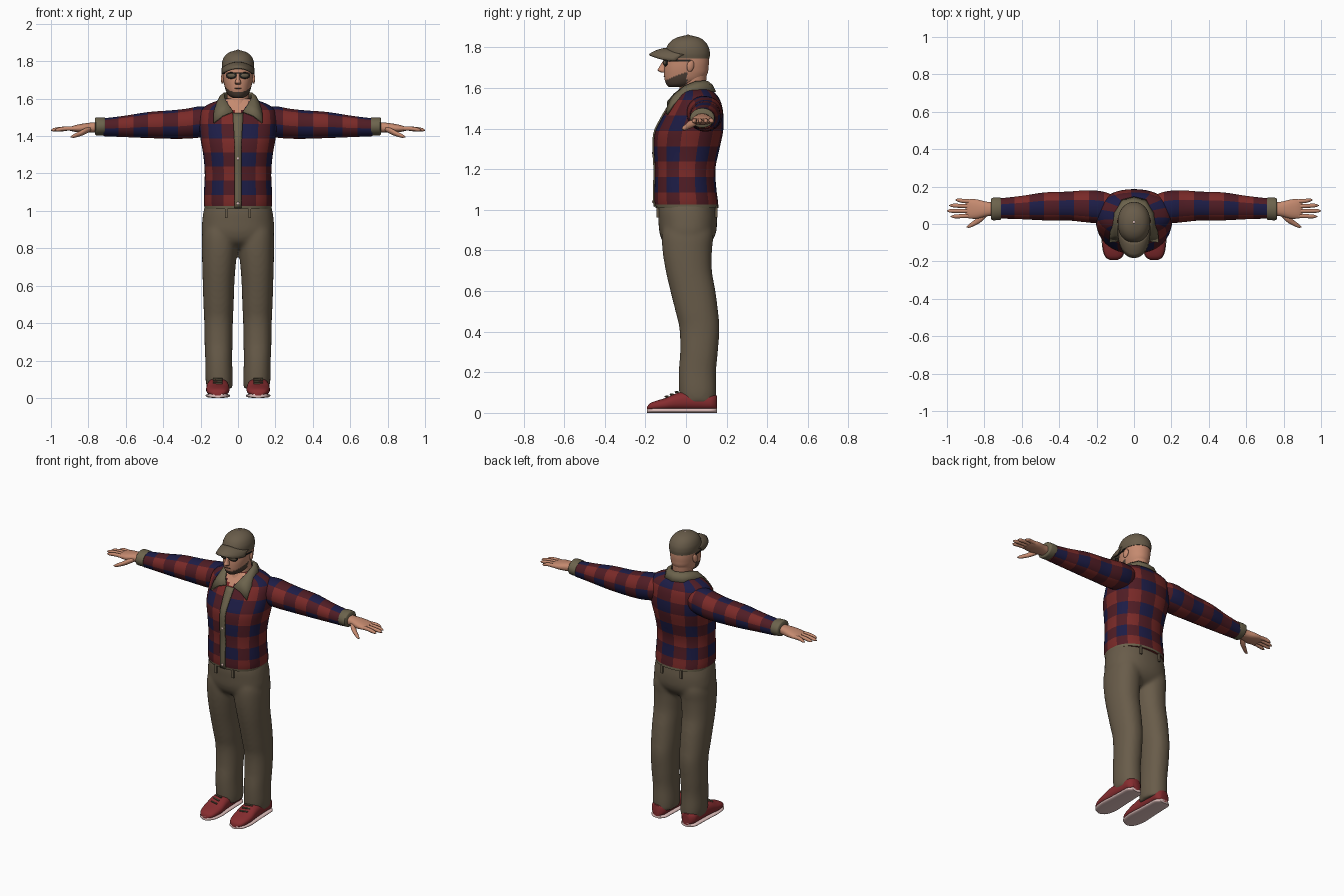
import bpy, bmesh, math
from mathutils import Matrix, Vector, Euler

if "Cube" in bpy.data.objects:
    bpy.data.objects.remove(bpy.data.objects["Cube"])


def material(name, r, g, b):
    m = bpy.data.materials.new(name)
    m.diffuse_color = (r, g, b, 1)
    m.use_nodes = True
    m.node_tree.nodes["Principled BSDF"].inputs["Base Color"].default_value = m.diffuse_color
    return m


RED = material("shirt red", .195, .023, .021)
WINE = material("shirt dark red", .080, .012, .018)
NAVY = material("shirt navy", .012, .012, .062)
KHAKI = material("khaki cloth", .140, .107, .068)
TRIM = material("olive trim", .150, .125, .073)
SKIN = material("skin", .560, .255, .160)
SHOE = material("shoe red", .240, .026, .029)
SOLE = material("pale sole", .760, .540, .520)
BEARD = material("beard brown", .080, .052, .037)
DARK = material("dark glasses", .018, .018, .016)


def finish(name, bm, mats, mirror=False, thick=0, angle=50):
    bmesh.ops.recalc_face_normals(bm, faces=bm.faces)
    me = bpy.data.meshes.new(name)
    bm.to_mesh(me)
    bm.free()
    for m in mats:
        me.materials.append(m)
    me.shade_smooth()
    me.set_sharp_from_angle(angle=math.radians(angle))
    ob = bpy.data.objects.new(name, me)
    bpy.context.collection.objects.link(ob)
    if mirror:
        ob.modifiers.new("mirror", 'MIRROR')
    if thick:
        s = ob.modifiers.new("thickness", 'SOLIDIFY')
        s.thickness, s.offset = thick, 0
    return ob


def sample(rows, t):
    """Smooth (Hermite) interpolation of a table whose first column is t."""
    k = 0
    while k < len(rows) - 2 and t > rows[k + 1][0]:
        k += 1

    def slope(i, c):
        a, b = rows[max(i - 1, 0)], rows[min(i + 1, len(rows) - 1)]
        return (b[c] - a[c]) / (b[0] - a[0])
    h = rows[k + 1][0] - rows[k][0]
    u = (t - rows[k][0]) / h
    return [(2*u**3 - 3*u*u + 1) * rows[k][c] + (u**3 - 2*u*u + u) * h * slope(k, c)
            + (3*u*u - 2*u**3) * rows[k + 1][c] + (u**3 - u*u) * h * slope(k + 1, c)
            for c in range(1, len(rows[0]))]


def loft(name, mats, rows, axis='z', n=24, steps=16, power=2.0, rule=None, mirror=False):
    """Skin superellipse rings; rows are (t, centre a, centre b, half a, half b)."""
    bm = bmesh.new()
    rings = []
    for j in range(steps + 1):
        t = rows[0][0] + (rows[-1][0] - rows[0][0]) * j / steps
        ca, cb, ha, hb = sample(rows, t)
        ring = []
        for i in range(n):
            w = 2 * math.pi * (i + .5) / n
            c, s = math.cos(w), math.sin(w)
            a = ca + max(ha, .002) * math.copysign(abs(c) ** (2 / power), c)
            b = cb + max(hb, .002) * math.copysign(abs(s) ** (2 / power), s)
            ring.append(bm.verts.new({'z': (a, b, t), 'x': (t, a, b), 'y': (a, t, b)}[axis]))
        rings.append(ring)
    for j in range(steps):
        for i in range(n):
            k = (i + 1) % n
            f = bm.faces.new((rings[j][i], rings[j][k], rings[j + 1][k], rings[j + 1][i]))
            if rule:
                f.material_index = rule(i, j, f.calc_center_median())
    bm.faces.new(rings[0])
    bm.faces.new(rings[-1])
    return finish(name, bm, mats, mirror)


def body(rows):
    """(z, half width, front y, back y) -> loft rows centred on x = 0."""
    return [(z, 0, (f + b) / 2, w, (b - f) / 2) for z, w, f, b in rows]


def strip(name, mat, lines, thick, mirror=False):
    bm = bmesh.new()
    vs = [[bm.verts.new(p) for p in line] for line in lines]
    for a, b in zip(vs, vs[1:]):
        for i in range(len(a) - 1):
            bm.faces.new((a[i], a[i + 1], b[i + 1], b[i]))
    return finish(name, bm, [mat], mirror, thick)


def solid(name, mat, loc, size, rot=(0, 0, 0), mirror=False, ball=False):
    bm = bmesh.new()
    mtx = Matrix.LocRotScale(Vector(loc), Euler(rot), Vector(size))
    if ball:
        bmesh.ops.create_uvsphere(bm, u_segments=16, v_segments=10, radius=.5, matrix=mtx)
    else:
        bmesh.ops.create_cube(bm, size=1, matrix=mtx)
    return finish(name, bm, [mat], mirror)


def check(i, j):
    return (0, 1, 2)[i % 2 + j % 2]


# Shirt body with checks, hem band and open neck
SHIRT = [RED, WINE, NAVY, TRIM, SKIN]
torso = body([(1.01, .178, -.150, .160), (1.04, .183, -.155, .158), (1.10, .182, -.155, .150),
              (1.20, .178, -.153, .145), (1.30, .186, -.158, .165), (1.38, .200, -.153, .182),
              (1.44, .206, -.125, .186), (1.50, .206, -.090, .180), (1.54, .196, -.062, .168),
              (1.57, .160, -.040, .148), (1.60, .080, -.025, .115)])


def shirt_rule(i, j, c):
    if c.z < 1.028:
        return 3
    if c.y < .05 and c.z > 1.52 and abs(c.x) < (c.z - 1.51) * .9:
        return 4
    return check((i + 2) // 4, j // 5)


loft("shirt_body", SHIRT, torso, n=56, steps=39, power=2.25, rule=shirt_rule)

# Sleeves, cuffs
sleeve = [(.08, .080, 1.485, .060, .055), (.15, .086, 1.480, .084, .078), (.21, .092, 1.475, .088, .084),
          (.27, .095, 1.467, .085, .081), (.35, .096, 1.462, .078, .077), (.48, .094, 1.459, .075, .070),
          (.60, .088, 1.452, .063, .058), (.72, .083, 1.447, .054, .048)]
loft("sleeve", SHIRT, sleeve, 'x', 24, 32, 2.1, lambda i, j, c: check(i // 4, j // 4), True)
loft("cuff", [TRIM], [(.710, .082, 1.452, .056, .046), (.715, .082, 1.452, .060, .048),
                      (.760, .080, 1.452, .060, .048), (.765, .080, 1.452, .052, .042)],
     'x', 24, 11, mirror=True)

# Front placket, buttons
front = []
for k in range(21):
    z = 1.015 + .505 * k / 20
    _, cy, _, hy = sample(torso, z)
    w = .018 + max(0, z - 1.35) * .06
    front.append([(x, cy - hy - .003, z) for x in (-w, 0, w)])
strip("placket", TRIM, front, .009)
for z in (1.04, 1.28):
    solid("button", SOLE, (0, -.162, z), (.016, .01, .016), ball=True)

# Collar: upper and lower edge, half mirrored, with long pointed tips
upper = [(0, .106, 1.628), (.042, .094, 1.632), (.072, .045, 1.628), (.072, -.010, 1.605),
         (.052, -.056, 1.568), (.026, -.088, 1.530)]
lower = [(0, .142, 1.580), (.062, .126, 1.582), (.104, .060, 1.580), (.118, -.010, 1.560),
         (.128, -.062, 1.518), (.130, -.094, 1.470)]
mid = [((a[0] + b[0]) / 2 + (.004 if a[0] else 0), (a[1] + b[1]) / 2 + .002, (a[2] + b[2]) / 2 + .008)
       for a, b in zip(upper, lower)]
strip("collar", TRIM, [upper, mid, lower], .012, True)

# Hands
loft("palm", [SKIN], [(.74, .080, 1.448, .034, .027), (.79, .080, 1.445, .040, .027),
                      (.84, .080, 1.442, .052, .023), (.88, .081, 1.440, .052, .016),
                      (.90, .081, 1.438, .046, .009)], 'x', 20, 12, 2.4, mirror=True)
for label, y0, y1, tip in (("little", .120, .128, .955), ("ring", .094, .099, .988),
                           ("middle", .069, .070, 1.0), ("index", .044, .040, .980)):
    loft(label + "_finger", [SKIN], [(.865, y0, 1.440, .012, .012), (.92, (y0 + y1) / 2, 1.440, .0115, .0115),
                                     (tip - .015, y1, 1.434, .0095, .0095), (tip, y1, 1.431, .002, .002)],
         'x', 10, 10, mirror=True)
loft("thumb", [SKIN], [(.785, .055, 1.440, .012, .012), (.82, .030, 1.425, .022, .017),
                       (.85, .008, 1.411, .016, .014), (.88, -.010, 1.400, .011, .010),
                       (.895, -.016, 1.396, .002, .002)], 'x', 12, 12, mirror=True)

# Trousers: seat and legs joined, then fused into one smooth cloth
seat = loft("trousers", [KHAKI], body([(.80, .09, -.06, .07), (.83, .165, -.105, .115), (.88, .192, -.129, .146),
                                       (.95, .191, -.136, .153), (1.00, .184, -.138, .148),
                                       (1.04, .174, -.132, .142)]), n=48, steps=16, power=2.3)
leg = [(.05, .098, .060, .068, .088), (.10, .101, .058, .073, .092), (.20, .103, .056, .072, .092),
       (.30, .104, .064, .075, .093), (.42, .104, .066, .077, .099), (.50, .104, .053, .081, .105),
       (.60, .104, .034, .084, .111), (.70, .102, .014, .089, .114), (.80, .098, .006, .095, .122),
       (.88, .096, .008, .095, .127), (.95, .088, .008, .084, .115)]
legs = [loft("trouser_leg", [KHAKI], [(r[0], s * r[1], *r[2:]) for r in leg], n=32, steps=40, power=2.2)
        for s in (1, -1)]
with bpy.context.temp_override(active_object=seat, object=seat, selected_editable_objects=[seat] + legs,
                               selected_objects=[seat] + legs):
    bpy.ops.object.join()
fuse = seat.modifiers.new("fuse", 'REMESH')
fuse.mode, fuse.voxel_size, fuse.use_smooth_shade = 'VOXEL', .01, True
soft = seat.modifiers.new("soften", 'SMOOTH')
soft.factor, soft.iterations = .5, 8
for x, y in ((.062, -.140), (.07, .150)):
    solid("belt_loop", KHAKI, (x, y, .99), (.014, .012, .055), mirror=True)

# Shoes: (y, half width, top height)
plan = [(-.192, .018, .030), (-.182, .038, .044), (-.155, .053, .057), (-.10, .062, .074), (-.05, .060, .096),
        (0, .057, .106), (.08, .054, .106), (.13, .050, .095), (.152, .030, .085)]
loft("shoe", [SHOE], [(y, .108, .006 + h / 2, w, h / 2 - .006) for y, w, h in plan],
     'y', 24, 34, 2.5, mirror=True)
loft("shoe_sole", [SOLE], [(y, .108, .012, w + .003, .012) for y, w, h in plan], 'y', 24, 34, 2.6, mirror=True)
for k in range(3):
    solid("lace", TRIM, (.108, -.095 + .025 * k, .080 + .011 * k), (.05, .007, .008), (.4, 0, .25), True)

# Neck and head with a jaw beard
loft("neck", [SKIN], body([(1.50, .075, -.070, .10), (1.56, .064, -.045, .10), (1.61, .058, -.030, .098),
                           (1.68, .062, -.030, .104)]), n=32, steps=10)
loft("head", [SKIN, BEARD],
     body([(1.605, .030, -.085, .010), (1.615, .048, -.095, .040), (1.64, .064, -.105, .085),
           (1.67, .073, -.108, .106), (1.70, .078, -.107, .111), (1.73, .080, -.102, .113),
           (1.79, .080, -.095, .110)]), n=48, steps=36, power=2.15,
     rule=lambda i, j, c: int(c.y < .005 and c.z < 1.633 + .42 * (c.y + .11)))
solid("ear", SKIN, (.082, .022, 1.708), (.018, .036, .058), (-.2, 0, .25), True, True)
loft("nose", [SKIN], [(1.675, 0, -.110, .012, .010), (1.685, 0, -.118, .017, .022),
                      (1.70, 0, -.114, .012, .020), (1.735, 0, -.102, .008, .010)], n=16, steps=12)
solid("mouth", BEARD, (0, -.106, 1.655), (.040, .010, .005), ball=True)

# Glasses: dark rims around dull lenses
solid("glasses_rim", DARK, (.036, -.101, 1.724), (.060, .014, .036), (0, 0, .28), True, True)
solid("glasses_lens", KHAKI, (.036, -.104, 1.724), (.044, .014, .023), (0, 0, .28), True, True)
solid("glasses_bridge", DARK, (0, -.108, 1.737), (.11, .008, .006))
solid("glasses_temple", DARK, (.079, -.035, 1.735), (.006, .115, .008), (0, 0, -.1), True)

# Cap crown, brim, top button
loft("cap_crown", [KHAKI], body([(1.745, .083, -.096, .116), (1.77, .087, -.102, .118), (1.80, .084, -.096, .112),
                                 (1.83, .069, -.075, .092), (1.85, .042, -.040, .060),
                                 (1.86, .006, .004, .016)]), n=40, steps=23, power=2.1)
brim = []
for v in (0, .25, .5, .75, 1):
    line = []
    for k in range(-10, 11):
        s, c = math.sin(math.radians(8 * k)), math.cos(math.radians(8 * k))
        root, tip = .008 - .098 * c, .002 - .182 * c ** .7
        line.append((.085 * s, root + (tip - root) * v, 1.793 - .030 * v * v - .032 * s * s))
    brim.append(line)
strip("cap_brim", KHAKI, brim, .009)
solid("cap_button", SOLE, (0, .01, 1.859), (.014, .014, .008), ball=True)
